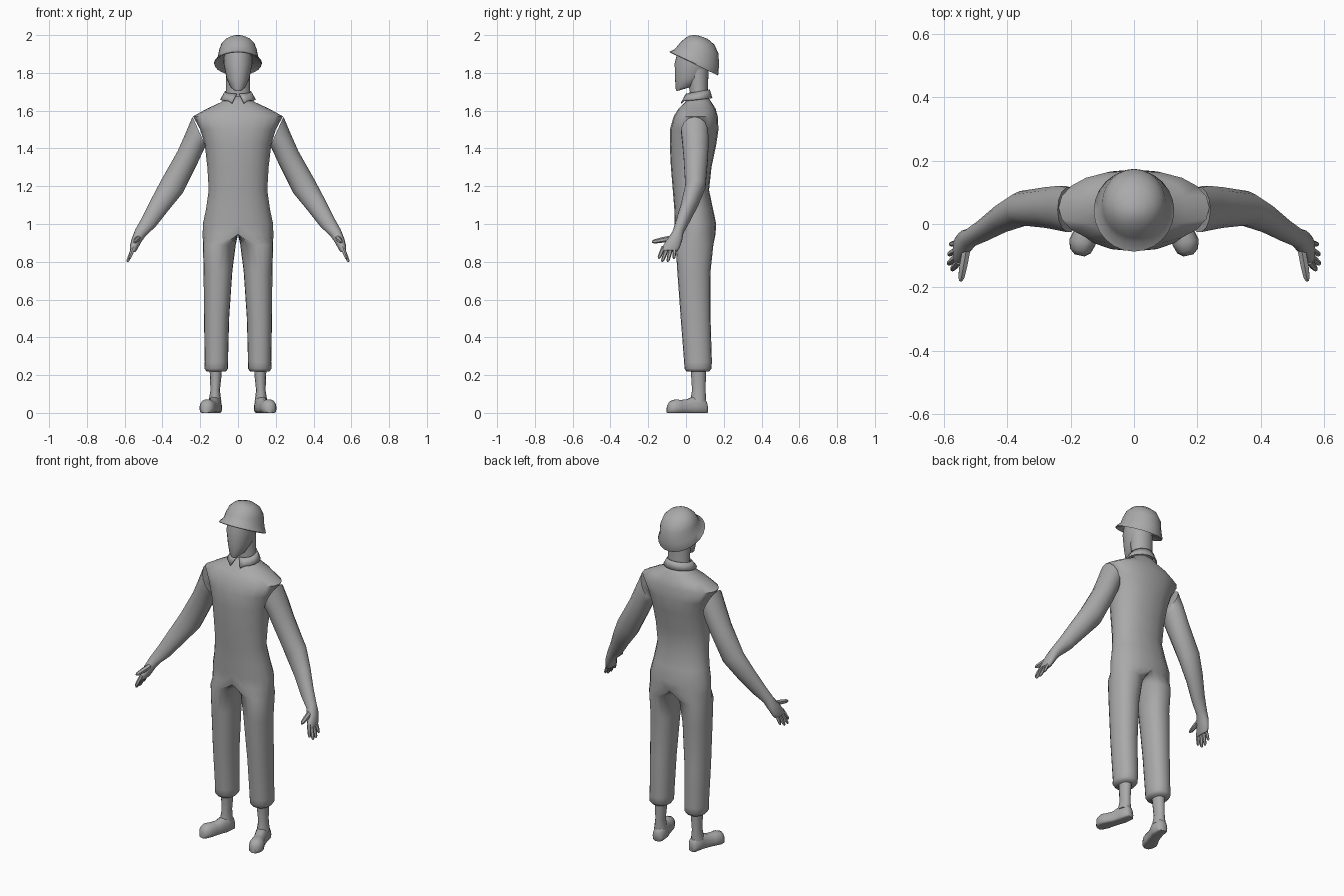
import bpy, bmesh, math
from mathutils import Vector

if "Cube" in bpy.data.objects:
    bpy.data.objects.remove(bpy.data.objects["Cube"])

grey = bpy.data.materials.new("plain_grey")
grey.diffuse_color = (0.4, 0.4, 0.4, 1)
grey.use_nodes = True
grey.node_tree.nodes["Principled BSDF"].inputs["Base Color"].default_value = grey.diffuse_color


def finish(name, bm, mirror=False, angle=50, recalc=True):
    """Turn a bmesh into a smooth object, optionally mirrored across x."""
    if recalc:
        bmesh.ops.recalc_face_normals(bm, faces=bm.faces)
    me = bpy.data.meshes.new(name)
    bm.to_mesh(me)
    bm.free()
    me.materials.append(grey)
    for p in me.polygons:
        p.use_smooth = True
    me.set_sharp_from_angle(angle=math.radians(angle))
    ob = bpy.data.objects.new(name, me)
    bpy.context.collection.objects.link(ob)
    if mirror:
        ob.modifiers.new("mirror", 'MIRROR').merge_threshold = 0.0005
    return ob


def loft(rings, bm=None, caps=(True, True)):
    """Skin a list of equal-length closed point rings."""
    bm = bm or bmesh.new()
    rows = [[bm.verts.new(p) for p in r] for r in rings]
    for a, b in zip(rows, rows[1:]):
        for i in range(len(a)):
            j = (i + 1) % len(a)
            bm.faces.new((a[i], a[j], b[j], b[i]))
    if caps[0]:
        bm.faces.new(rows[0])
    if caps[1]:
        bm.faces.new(rows[-1])
    return bm


def oval(c, u, v, n):
    """Ring around c with half-axes u and v."""
    c, u, v = Vector(c), Vector(u), Vector(v)
    return [c + u * math.cos(2 * math.pi * i / n) + v * math.sin(2 * math.pi * i / n)
            for i in range(n)]


def level(zf, zb, rx, f, b, n=24):
    """Tilted ring: front height, back height, half-width, front y, back y."""
    return oval((0, (f + b) / 2, (zf + zb) / 2), (rx, 0, 0),
                (0, (b - f) / 2, (zb - zf) / 2), n)


# Torso and trousers: half rings that split into a leg below the crotch
def half_ring(z, inner, outer, f, b, leg, n=10):
    c = (inner + outer) / 2 if leg else 0
    pts = []
    for i in range(2 * n):
        t = -math.pi / 2 + math.pi * i / n
        k = math.cos(t)
        if abs(k) < 1e-6:
            k = 0
        w = abs(k) ** 0.85
        x = c + (outer - c) * w if k >= 0 else c + (inner - c) * w
        pts.append((x, (f + b) / 2 + (b - f) / 2 * math.sin(t), z))
    return pts


torso = [(1.675, .06, .015, .115), (1.645, .09, -.005, .135), (1.61, .165, -.04, .157),
         (1.57, .238, -.065, .168), (1.5, .2, -.085, .172), (1.42, .176, -.086, .16),
         (1.3, .162, -.08, .135), (1.18, .155, -.07, .122), (1.08, .169, -.062, .143),
         (1.0, .186, -.06, .16), (.945, .187, -.056, .156)]
legs = [(.89, .012, .186, -.055, .145), (.75, .03, .182, -.046, .13), (.5, .047, .18, -.028, .13),
        (.27, .053, .176, -.01, .137), (.235, .053, .178, -.008, .135), (.218, .065, .166, .004, .122)]
rings = [half_ring(z, 0, x, f, b, False) for z, x, f, b in torso]
rings += [half_ring(z, i, x, f, b, True) for z, i, x, f, b in legs]
bm = loft(rings)
seam = [f for f in bm.faces if all(abs(v.co.x) < 1e-4 for v in f.verts)]
bmesh.ops.delete(bm, geom=seam, context='FACES')
finish("torso_and_trousers", bm, True, 60)

# Sleeves running into the palms: outer x,z / inner x,z / centre y / half-depth
arm = [(.241, 1.568, .17, 1.41, .045, .072), (.278, 1.48, .178, 1.4, .05, .072),
       (.32, 1.385, .215, 1.32, .052, .066), (.405, 1.235, .292, 1.165, .05, .055),
       (.455, 1.14, .37, 1.07, .02, .046), (.505, 1.04, .437, .985, -.018, .036),
       (.543, .972, .488, .938, -.043, .03), (.562, .925, .515, .9, -.062, .042),
       (.572, .885, .533, .865, -.08, .047), (.572, .862, .545, .85, -.09, .045)]
bm = loft([oval(((a + c) / 2, y, (b + d) / 2), ((a - c) / 2, 0, (b - d) / 2), (0, r, 0), 14)
           for a, b, c, d, y, r in arm])
finish("arm", bm, True, 60)

# Fingers and thumb: tapered tubes from base to tip
digits = [((.556, -.122, .87), (.575, -.145, .817), .011),
          ((.558, -.102, .865), (.586, -.127, .80), .011),
          ((.558, -.081, .865), (.585, -.097, .80), .011),
          ((.558, -.06, .87), (.58, -.064, .815), .010),
          ((.528, -.075, .925), (.547, -.18, .905), .015)]
bm = bmesh.new()
for base, tip, r in digits:
    base, tip = Vector(base), Vector(tip)
    d = (tip - base).normalized()
    u = d.cross(Vector((1, 0, 0))).normalized()
    v = d.cross(u)
    loft([oval(base.lerp(tip, t), u * r * s, v * r * s, 6)
          for t, s in ((-.15, 1), (.5, .95), (.88, .75), (1, .35))], bm)
finish("fingers", bm, True)

# Bare ankles
bm = loft([oval((x, y, z), (rx, 0, 0), (0, ry, 0), 12) for x, y, z, rx, ry in
           ((.118, .066, .3, .036, .042), (.118, .066, .2, .031, .039),
            (.121, .068, .12, .025, .036), (.122, .064, .06, .034, .042))])
finish("ankle", bm, True)

# Shoes: flat-soled sections from heel to toe, turned outward
shoe = [(.113, .112, .018, .05), (.115, .1, .032, .075), (.122, .05, .036, .095),
        (.138, .005, .034, .072), (.152, -.028, .039, .07), (.163, -.058, .043, .072),
        (.169, -.085, .034, .062), (.172, -.099, .016, .04)]
rings = []
for x, y, w, h in shoe:
    ring = []
    for i in range(14):
        t = 2 * math.pi * i / 14
        s = w * math.copysign(abs(math.cos(t)) ** .8, math.cos(t))
        z = max(0, h * (.35 + .65 * math.sin(t)))
        ring.append((x + s * .96, y + s * .22, z))
    rings.append(ring)
finish("shoe", loft(rings), True, 55)

# Neck and blank face
finish("neck", loft([level(1.62, 1.62, .07, .01, .125), level(1.7, 1.7, .064, .02, .115),
                     level(1.82, 1.82, .064, .0, .12)]))
finish("head", loft([level(1.703, 1.715, .02, -.05, -.01), level(1.718, 1.732, .04, -.055, .05),
                     level(1.77, 1.775, .061, -.058, .105), level(1.85, 1.85, .076, -.06, .13),
                     level(1.91, 1.91, .074, -.045, .13)]))

# Helmet: flared sloping brim and rounded crown
finish("helmet", loft([level(1.925, 1.82, .085, -.045, .14), level(1.908, 1.787, .125, -.085, .168),
                       level(1.912, 1.793, .127, -.087, .171), level(1.925, 1.83, .108, -.06, .174),
                       level(1.945, 1.9, .1, -.043, .173), level(1.967, 1.95, .086, -.025, .15),
                       level(1.987, 1.98, .06, .0, .115), level(1.997, 1.995, .03, .02, .075),
                       level(2.0, 2.0, .008, .037, .053)]))

# Shirt collar: folded band, open at the front with two points
bm = bmesh.new()
rows = []
N = 8
for i in range(N + 1):
    s = i / N
    t = math.radians(-78 + 168 * s)
    k = (math.sin(t) + 1) / 2
    tip = 0.012 if i == 0 else 0
    top = (.07 * math.cos(t) * (.5 if i == 0 else 1), .062 + .064 * math.sin(t), 1.69 + .022 * k)
    low = (.095 * math.cos(t) + tip, .055 + .085 * math.sin(t), 1.652 + .015 * k - tip)
    rows.append([bm.verts.new((0 if i == N else p[0], p[1], p[2])) for p in (top, low)])
for a, b in zip(rows, rows[1:]):
    bm.faces.new((a[0], a[1], b[1], b[0]))
collar = finish("collar", bm, True, 40)
collar.modifiers.new("thickness", 'SOLIDIFY').thickness = 0.006
